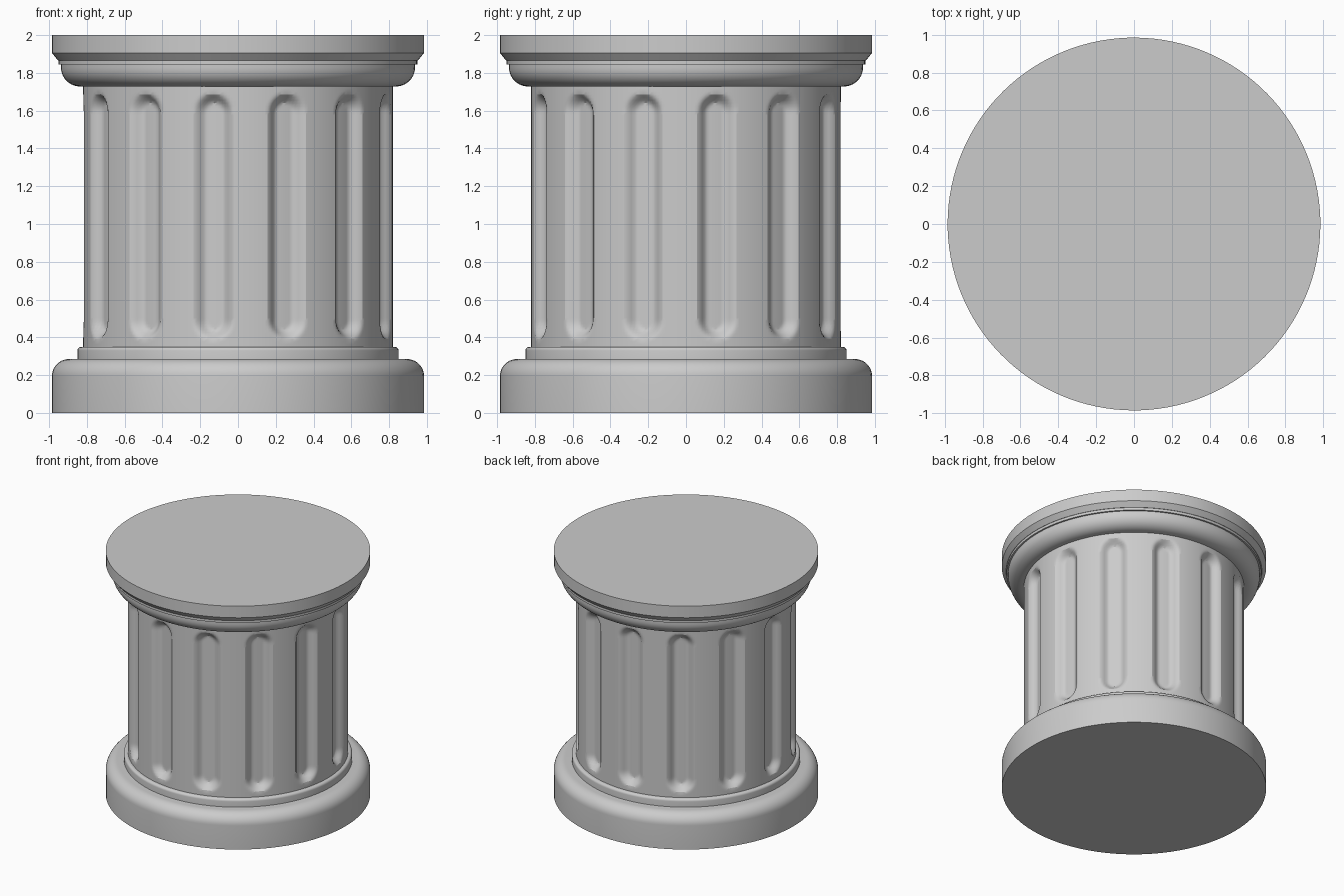
import bpy, bmesh, math

cube = bpy.data.objects.get("Cube")
if cube:
    bpy.data.objects.remove(cube, do_unlink=True)

stone = bpy.data.materials.new("grey_stone")
stone.use_nodes = True
GREY = (0.6, 0.6, 0.6, 1)
stone.diffuse_color = GREY
stone.node_tree.nodes["Principled BSDF"].inputs["Base Color"].default_value = GREY

FLUTES = 13
FIRST_FLUTE = math.radians(-99.2)
SHAFT_R = 0.82


def lathe(name, profile, segments, radius_at=None):
    """Spin (radius, height) points round z, with optional carving of the radius."""
    bm = bmesh.new()
    rings = []
    for r, z in profile:
        ring = []
        for i in range(segments):
            a = FIRST_FLUTE + math.tau * i / segments
            rr = radius_at(r, a, z) if radius_at else r
            ring.append(bm.verts.new((rr * math.cos(a), rr * math.sin(a), z)))
        rings.append(ring)
    for low, high in zip(rings, rings[1:]):
        for i in range(segments):
            j = (i + 1) % segments
            bm.faces.new((low[i], low[j], high[j], high[i]))
    bm.faces.new(rings[0][::-1])
    bm.faces.new(rings[-1])
    mesh = bpy.data.meshes.new(name)
    bm.to_mesh(mesh)
    bm.free()
    mesh.materials.append(stone)
    obj = bpy.data.objects.new(name, mesh)
    bpy.context.collection.objects.link(obj)
    bpy.ops.object.select_all(action="DESELECT")
    obj.select_set(True)
    bpy.context.view_layer.objects.active = obj
    bpy.ops.object.shade_smooth_by_angle(angle=math.radians(30))
    return obj


def arc(cr, cz, width, height, start, end, steps=10):
    """Points on an elliptical arc, angles in degrees."""
    angles = [math.radians(start + (end - start) * i / steps) for i in range(steps + 1)]
    return [(cr + width * math.cos(a), cz + height * math.sin(a)) for a in angles]


def fluted(r, angle, z):
    """Sink round-ended flutes with soft walls into the shaft."""
    pitch = math.tau / FLUTES
    across = ((angle - FIRST_FLUTE + pitch / 2) % pitch - pitch / 2) * SHAFT_R
    along = max(0, abs(z - 1.04) - 0.55)
    t = (0.108 - math.hypot(across, along)) / 0.062
    t = min(1, max(0, t))
    return r - 0.052 * t * t * (3 - 2 * t)


# Base with rounded shoulder
lathe("base", [(0.985, 0)] + arc(0.895, 0.195, 0.09, 0.09, 0, 90), 128)

# Thin ring under the shaft
lathe("base_ring", [(0.85, 0.27)] + arc(0.83, 0.33, 0.02, 0.02, 0, 90, 5), 128)

# Fluted shaft
rows = 90
lathe("shaft", [(SHAFT_R, 0.33 + 1.42 * i / rows) for i in range(rows + 1)],
      FLUTES * 26, fluted)

# Capital: rounded moulding, thin lip, flared top slab
lathe("capital_moulding", arc(0.835, 1.828, 0.102, 0.1, -90, 0) + [(0.937, 1.85)], 128)
lathe("capital_lip", [(0.95, 1.845), (0.95, 1.868)], 128)
lathe("top_slab", [(0.953, 1.866), (0.985, 1.905), (0.985, 2)], 128)
